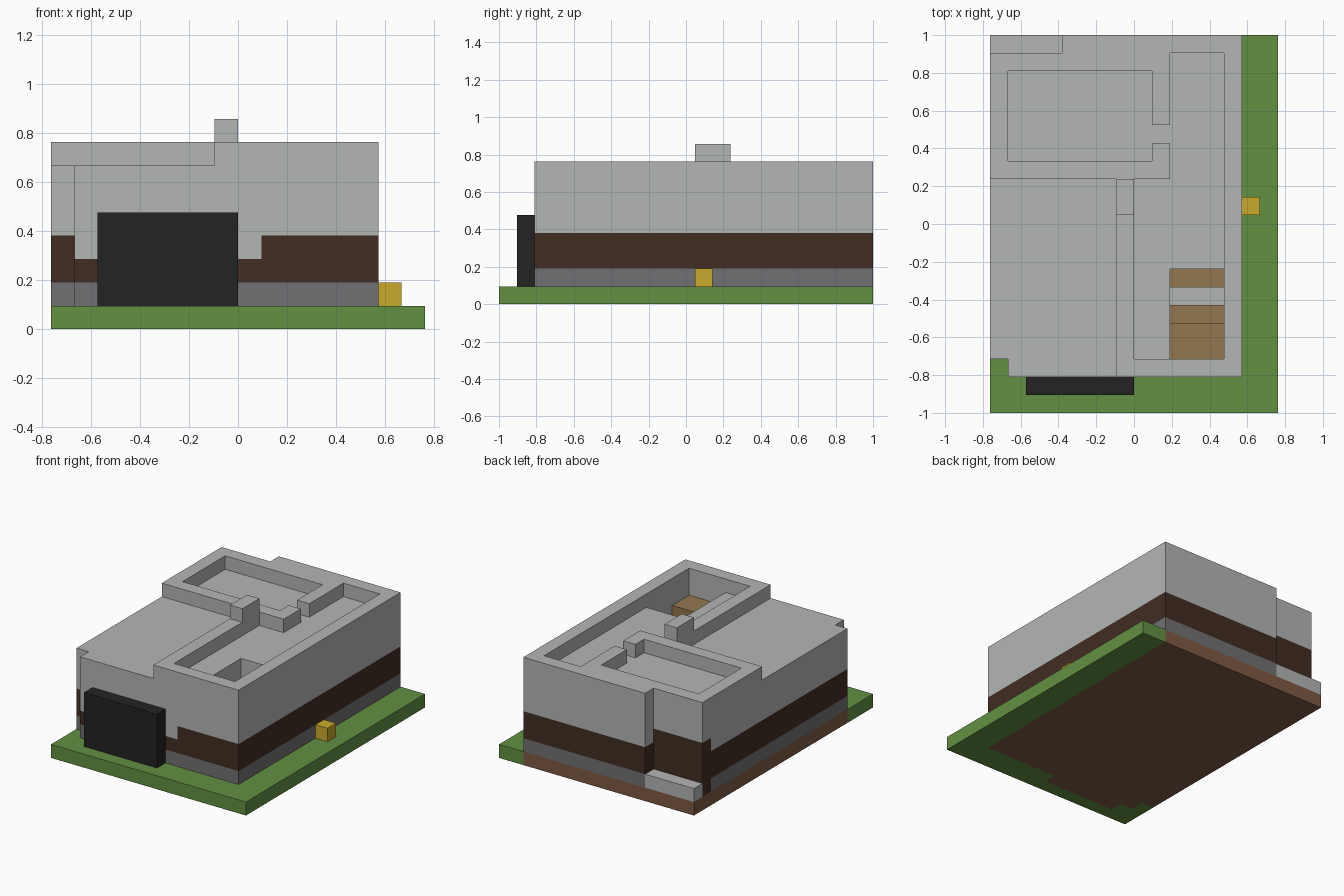
import bpy
import bmesh

if "Cube" in bpy.data.objects:
    bpy.data.objects.remove(bpy.data.objects["Cube"])

U = 2 / 21  # one building block


def material(name, rgb):
    lin = [((c / 255 + 0.055) / 1.055) ** 2.4 for c in rgb]
    m = bpy.data.materials.new(name)
    m.use_nodes = True
    m.diffuse_color = (*lin, 1)
    m.node_tree.nodes["Principled BSDF"].inputs["Base Color"].default_value = (*lin, 1)
    return m


GRASS = material("grass green", (98, 144, 66))
SOIL = material("soil brown", (126, 90, 68))
STONE = material("stone grey", (113, 113, 115))
TIMBER = material("dark timber", (66, 45, 35))
PLASTER = material("pale grey", (180, 182, 181))
BLACK = material("black", (35, 35, 35))
YELLOW = material("yellow", (200, 170, 44))
WOOD = material("stair wood", (147, 119, 79))


def prism(name, outline, z0, z1, mat):
    """Extrude an outline given in block units."""
    bm = bmesh.new()
    face = bm.faces.new([bm.verts.new(((x - 8) * U, (y - 10.5) * U, z0 * U)) for x, y in outline])
    top = bmesh.ops.extrude_face_region(bm, geom=[face])["geom"]
    bmesh.ops.translate(bm, vec=(0, 0, (z1 - z0) * U),
                        verts=[v for v in top if isinstance(v, bmesh.types.BMVert)])
    bmesh.ops.recalc_face_normals(bm, faces=bm.faces)
    mesh = bpy.data.meshes.new(name)
    bm.to_mesh(mesh)
    bm.free()
    mesh.materials.append(mat)
    ob = bpy.data.objects.new(name, mesh)
    bpy.context.collection.objects.link(ob)
    return ob


def box(name, x0, x1, y0, y1, z0, z1, mat):
    return prism(name, [(x0, y0), (x1, y0), (x1, y1), (x0, y1)], z0, z1, mat)


def combine(target, tool, operation="DIFFERENCE"):
    """Cut or join a tool solid, then remove the tool and tidy flat faces."""
    mod = target.modifiers.new("combine", "BOOLEAN")
    mod.operation, mod.object, mod.solver = operation, tool, "EXACT"
    bpy.context.view_layer.objects.active = target
    bpy.ops.object.modifier_apply(modifier=mod.name)
    bpy.data.objects.remove(tool)
    bm = bmesh.new()
    bm.from_mesh(target.data)
    bmesh.ops.remove_doubles(bm, verts=bm.verts, dist=0.0001)
    bmesh.ops.dissolve_limit(bm, angle_limit=0.01, verts=bm.verts, edges=bm.edges)
    bm.to_mesh(target.data)
    bm.free()


def pit_tool():
    return box("pit_tool", 10, 13, 3, 8, 2.5, 9, PLASTER)


# Ground: lawn wrapped around the soil below the building
edge = [(14, 21), (14, 2), (8, 2), (8, 1), (2, 1), (2, 2), (1, 2), (1, 3), (0, 3)]
prism("lawn", [(0, 0), (16, 0), (16, 21)] + edge, 0, 1, GRASS)
prism("soil", edge + [(0, 21)], 0, 1, SOIL)

# Stone base course
front = [(1, 3), (1, 2), (14, 2), (14, 21), (4, 21)]
prism("stone_base", front + [(4, 19), (0, 19), (0, 3)], 1, 2, STONE)

# Dark timber band, lower beside the front door, taller at the back porch
body = front + [(4, 20), (0, 20), (0, 3)]
band = prism("timber_band", body, 2, 3, TIMBER)
upper = prism("upper_band", [(9, 3), (9, 2)] + body[2:], 3, 4, TIMBER)
combine(band, upper, "UNION")
combine(band, box("porch_band", 0, 4, 19, 20, 1, 5, TIMBER), "UNION")
combine(band, pit_tool())

# Upper walls with parapets, roof terraces and stairwell
walls = prism("upper_walls", body, 4, 8, PLASTER)
combine(walls, box("door_surround", 1, 9, 2, 3, 3, 4, PLASTER), "UNION")
combine(walls, box("porch_tool", -1, 4, 19, 21, 3, 5, PLASTER))
combine(walls, box("terrace_tool", -1, 7, 1, 13, 7, 9, PLASTER))
roof_floor = [(8, 3), (13, 3), (13, 20), (10, 20), (10, 16), (9, 16), (9, 19),
              (1, 19), (1, 14), (9, 14), (9, 15), (10, 15), (10, 13), (8, 13)]
combine(walls, prism("roof_tool", roof_floor, 7, 9, PLASTER))
combine(walls, pit_tool())

# Stairs inside the stairwell
box("stair_landing", 10, 13, 3, 5, 2.5, 6, WOOD)
box("stair_upper_step", 10, 13, 5, 6, 2.5, 5, WOOD)
box("stair_middle_step", 10, 13, 6, 7, 2.5, 4, PLASTER)
box("stair_lower_step", 10, 13, 7, 8, 2.5, 3, WOOD)

# Chimney, doors and yard details
box("chimney", 7, 8, 11, 13, 8, 9, PLASTER)
box("front_door", 2, 8, 1, 2, 1, 5, BLACK)
box("back_doorstep", 0, 4, 20, 21, 1, 2, PLASTER)
box("yard_crate", 14, 15, 11, 12, 1, 2, YELLOW)
